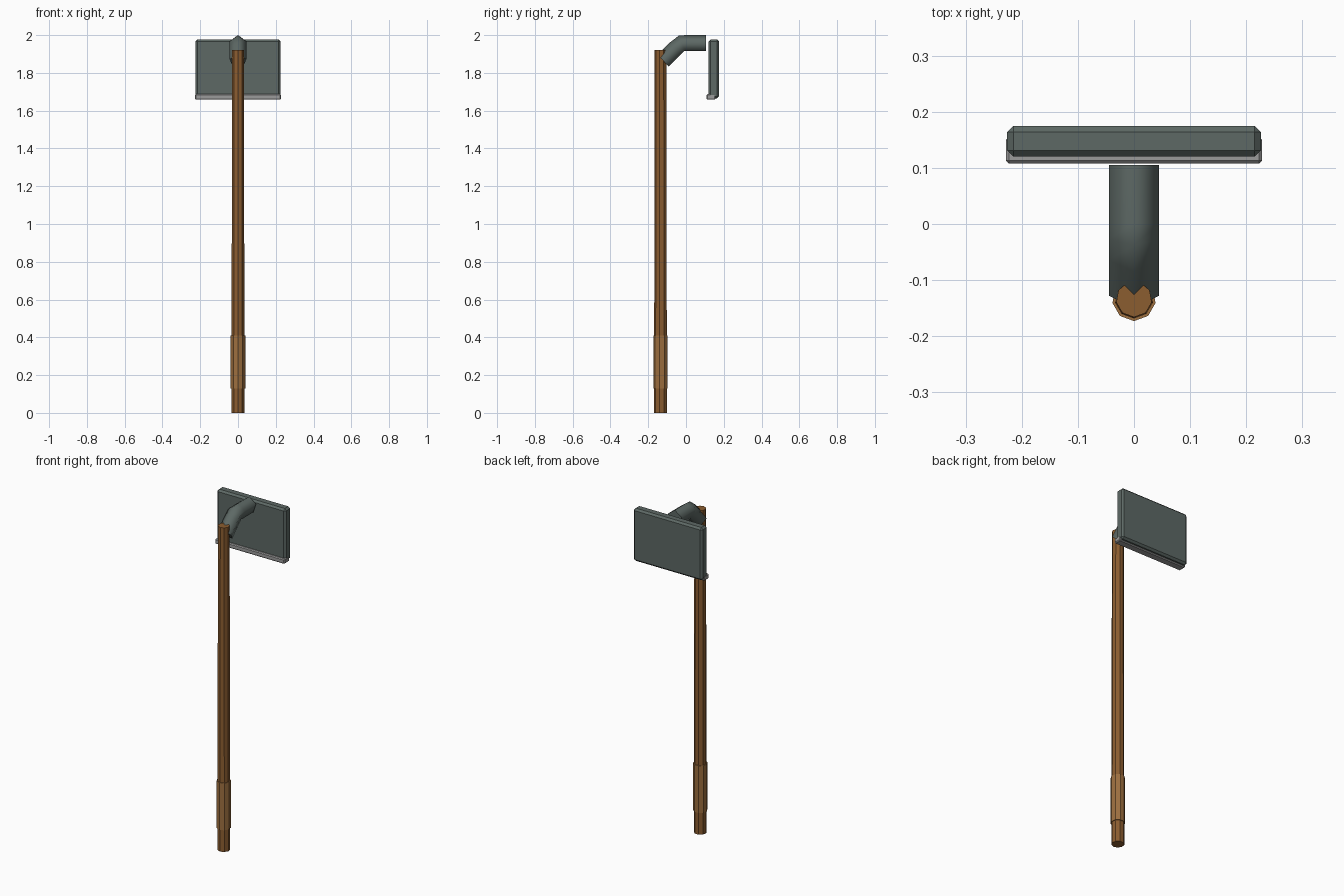
import bpy, bmesh
from math import sin, cos, pi
from mathutils import Vector

if "Cube" in bpy.data.objects:
    bpy.data.objects.remove(bpy.data.objects["Cube"])


def material(name, rgb):
    m = bpy.data.materials.new(name)
    m.diffuse_color = (*rgb, 1)
    m.use_nodes = True
    m.node_tree.nodes["Principled BSDF"].inputs["Base Color"].default_value = m.diffuse_color
    return m


wood = material("wood", (0.26, 0.11, 0.03))
pale_wood = material("pale_wood", (0.34, 0.16, 0.05))
steel = material("dark_steel", (0.11, 0.14, 0.13))
edge_steel = material("edge_steel", (0.33, 0.33, 0.33))


def finish(bm, name, mat):
    bmesh.ops.recalc_face_normals(bm, faces=bm.faces)
    me = bpy.data.meshes.new(name)
    bm.to_mesh(me)
    bm.free()
    me.materials.append(mat)
    ob = bpy.data.objects.new(name, me)
    bpy.context.collection.objects.link(ob)
    return ob


def tube(name, rings, sides, mat, smooth=False):
    """Capped tube in the x = 0 plane; rings are (y, z, radius, tilt).
    The first vertex of each ring points along the tilt direction."""
    bm = bmesh.new()
    loops = []
    for y, z, r, tilt in rings:
        up = Vector((0, cos(tilt), sin(tilt)))
        loops.append([bm.verts.new(Vector((0, y, z)) + r * (
            cos(2 * pi * k / sides) * up + sin(2 * pi * k / sides) * Vector((1, 0, 0))))
            for k in range(sides)])
    for a, b in zip(loops, loops[1:]):
        for k in range(sides):
            n = (k + 1) % sides
            bm.faces.new((a[k], a[n], b[n], b[k])).smooth = smooth
    bm.faces.new(loops[0])
    bm.faces.new(loops[-1])
    return finish(bm, name, mat)


def chamfered_box(name, lo, hi, chamfer, mat):
    lo, hi = Vector(lo), Vector(hi)
    bm = bmesh.new()
    bmesh.ops.create_cube(bm, size=1)
    for v in bm.verts:
        v.co = (lo + hi) / 2 + v.co * (hi - lo)
    bmesh.ops.bevel(bm, geom=bm.edges[:], offset=chamfer, segments=1, affect='EDGES')
    return finish(bm, name, mat)


# Long tapered shaft and the thicker grip near its foot
HY = -0.134
tube("handle", [(HY, 0, 0.035, pi), (HY, 1.92, 0.032, pi)], 9, wood)
tube("grip", [(HY, 0.13, 0.039, pi), (HY, 0.41, 0.039, pi)], 9, pale_wood)

# Bent five-sided neck from the shaft to the blade
R = 0.047
tube("neck", [(-0.118, 1.862, R, pi * 0.74), (-0.055, 1.925, R, pi * 0.72),
              (-0.022, 1.953, R, pi * 0.61), (0.0, 1.953, R, pi / 2),
              (0.105, 1.953, R, pi / 2)], 5, steel, True)

# Blade plate and its lighter cutting lip
chamfered_box("blade", (-0.226, 0.12, 1.665), (0.226, 0.175, 1.977), 0.011, steel)
chamfered_box("cutting_lip", (-0.228, 0.108, 1.658), (0.228, 0.155, 1.687), 0.005, edge_steel)
